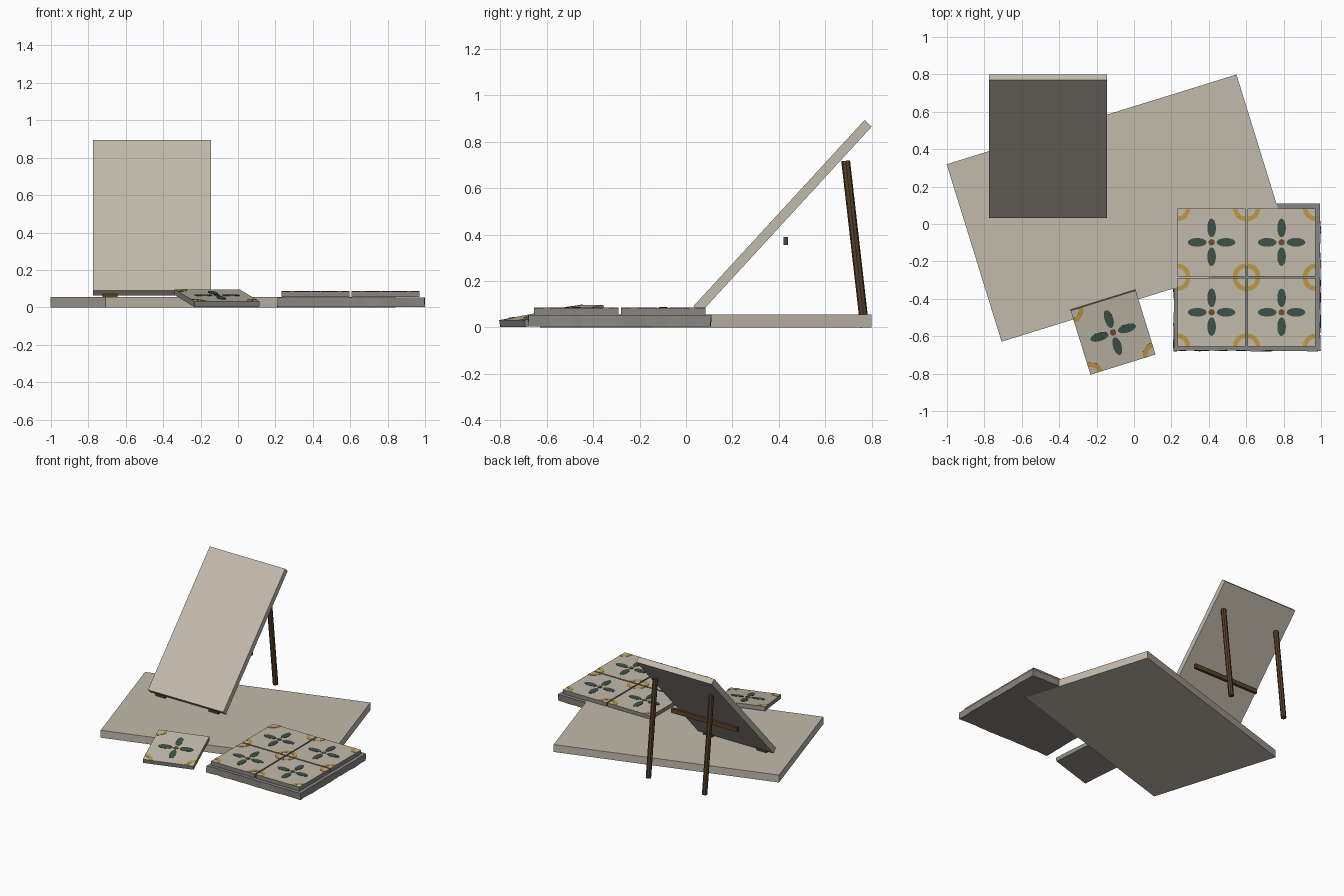
import bpy, bmesh, math, random
from mathutils import Matrix, Vector

random.seed(4)
if "Cube" in bpy.data.objects:
    bpy.data.objects.remove(bpy.data.objects["Cube"])


def material(name, r, g, b):
    m = bpy.data.materials.new(name)
    m.use_nodes = True
    m.diffuse_color = (r, g, b, 1)
    m.node_tree.nodes["Principled BSDF"].inputs["Base Color"].default_value = (r, g, b, 1)
    return m


STONE = material("pale stone", 0.54, 0.49, 0.41)
GREY = material("grey mortar", 0.25, 0.24, 0.22)
GREEN = material("dark green glaze", 0.045, 0.085, 0.065)
GOLD = material("ochre glaze", 0.52, 0.32, 0.06)
WOOD = material("dark wood", 0.10, 0.055, 0.025)
RUST = material("brown glaze", 0.17, 0.075, 0.03)


def make(name, bm, mats, matrix=Matrix()):
    mesh = bpy.data.meshes.new(name)
    bmesh.ops.recalc_face_normals(bm, faces=bm.faces)
    bm.to_mesh(mesh)
    bm.free()
    for m in mats:
        mesh.materials.append(m)
    ob = bpy.data.objects.new(name, mesh)
    ob.matrix_world = matrix
    bpy.context.collection.objects.link(ob)
    return ob


def box(name, size, mat, matrix):
    bm = bmesh.new()
    bmesh.ops.create_cube(bm, size=1, matrix=Matrix.Diagonal((*size, 1)))
    return make(name, bm, [mat], matrix)


def place(x, y, z, turn=0, tilt=0):
    return (Matrix.Translation((x, y, z)) @ Matrix.Rotation(math.radians(turn), 4, "Z")
            @ Matrix.Rotation(math.radians(tilt), 4, "X"))


def plate(bm, points, z, thick, index):
    """Thin raised plate with the given outline."""
    face = bm.faces.new([bm.verts.new((x, y, z)) for x, y in points])
    face.material_index = index
    out = bmesh.ops.extrude_face_region(bm, geom=[face])["geom"]
    bmesh.ops.translate(bm, verts=[v for v in out if isinstance(v, bmesh.types.BMVert)],
                        vec=(0, 0, thick))


def ellipse(cx, cy, rx, ry, n=20):
    return [(cx + rx * math.cos(math.tau * i / n), cy + ry * math.sin(math.tau * i / n))
            for i in range(n)]


TILE, THICK = 0.364, 0.03


def tile(name, matrix, corners=range(4)):
    """Grey body, pale glazed top, four petals, centre dot and corner arcs."""
    bm = bmesh.new()
    bmesh.ops.create_cube(bm, size=1, matrix=Matrix.Diagonal((TILE, TILE, THICK, 1)))
    bm.normal_update()
    for f in bm.faces:
        f.material_index = 1 if f.normal.z > 0.9 else 0
    top, h = THICK / 2, TILE / 2
    for k in range(4):
        a = k * math.pi / 2
        c, s = round(math.cos(a)), round(math.sin(a))
        rx, ry = (0.05, 0.023) if c else (0.023, 0.05)
        plate(bm, ellipse(0.077 * c, 0.077 * s, rx, ry), top, 0.002, 2)
        if k in corners:
            # quarter ring around the corner, inside the tile
            corner = Vector((h, h))
            arc = [math.pi + i * math.pi / 16 for i in range(9)]
            ring = [corner + r * Vector((math.cos(t), math.sin(t)))
                    for r, ts in ((0.068, arc), (0.043, arc[::-1])) for t in ts]
            plate(bm, [(p.x * c - p.y * s, p.x * s + p.y * c) for p in ring], top, 0.002, 3)
    plate(bm, ellipse(0, 0, 0.017, 0.017, 12), top, 0.003, 4)
    return make(name, bm, [GREY, STONE, GREEN, GOLD, RUST], matrix)


# Large floor slab
box("floor_slab", (1.622, 0.993, 0.056), STONE, place(-0.08, 0.085, 0.028, 17.2))

# Mortar bed with slightly rough sides
bm = bmesh.new()
bmesh.ops.create_cube(bm, size=1, matrix=Matrix.Diagonal((0.785, 0.785, 0.05, 1)))
rims = [e for e in bm.edges if abs(e.verts[0].co.z - e.verts[1].co.z) < 0.01]
bmesh.ops.subdivide_edges(bm, edges=rims, cuts=16, use_grid_fill=True)
for v in bm.verts:
    for i in range(2):
        if abs(v.co[i]) > 0.39:
            v.co[i] += random.uniform(-0.004, 0.003)
make("mortar_bed", bm, [GREY], place(0.605, -0.285, 0.028))

# Four laid tiles
for i, x in enumerate((-1, 1)):
    for j, y in enumerate((-1, 1)):
        tile(f"laid_tile_{i}{j}", place(0.602 + 0.187 * x, -0.285 + 0.187 * y, 0.069))

# Loose tile leaning on the slab edge, one corner unpainted
tile("loose_tile", place(-0.1125, -0.578, 0.049, 17.2, 10.3), (1, 2, 3))

# Sloping panel
box("sloping_panel", (0.63, 1.09, 0.042), STONE, place(-0.46, 0.416, 0.478, 0, 47.4))

# Rear legs and small feet under the panel
for side, x in (("right", -0.235), ("left", 0.235)):
    foot, head = Vector((-0.46 + x, 0.77, 0.0)), Vector((-0.46 + x, 0.688, 0.718))
    axis = head - foot
    bm = bmesh.new()
    bmesh.ops.create_cone(bm, cap_ends=True, segments=8, radius1=0.019, radius2=0.019,
                          depth=axis.length)
    turn = axis.to_track_quat("Z", "Y").to_matrix().to_4x4()
    make(f"rear_leg_{side}", bm, [WOOD], Matrix.Translation((foot + head) / 2) @ turn)
    box(f"panel_foot_{side}", (0.08, 0.03, 0.016), WOOD, place(-0.46 + x * 0.95, 0.06, 0.062))

# Cross bar
box("cross_bar", (0.55, 0.021, 0.033), WOOD, place(-0.46, 0.43, 0.372))
